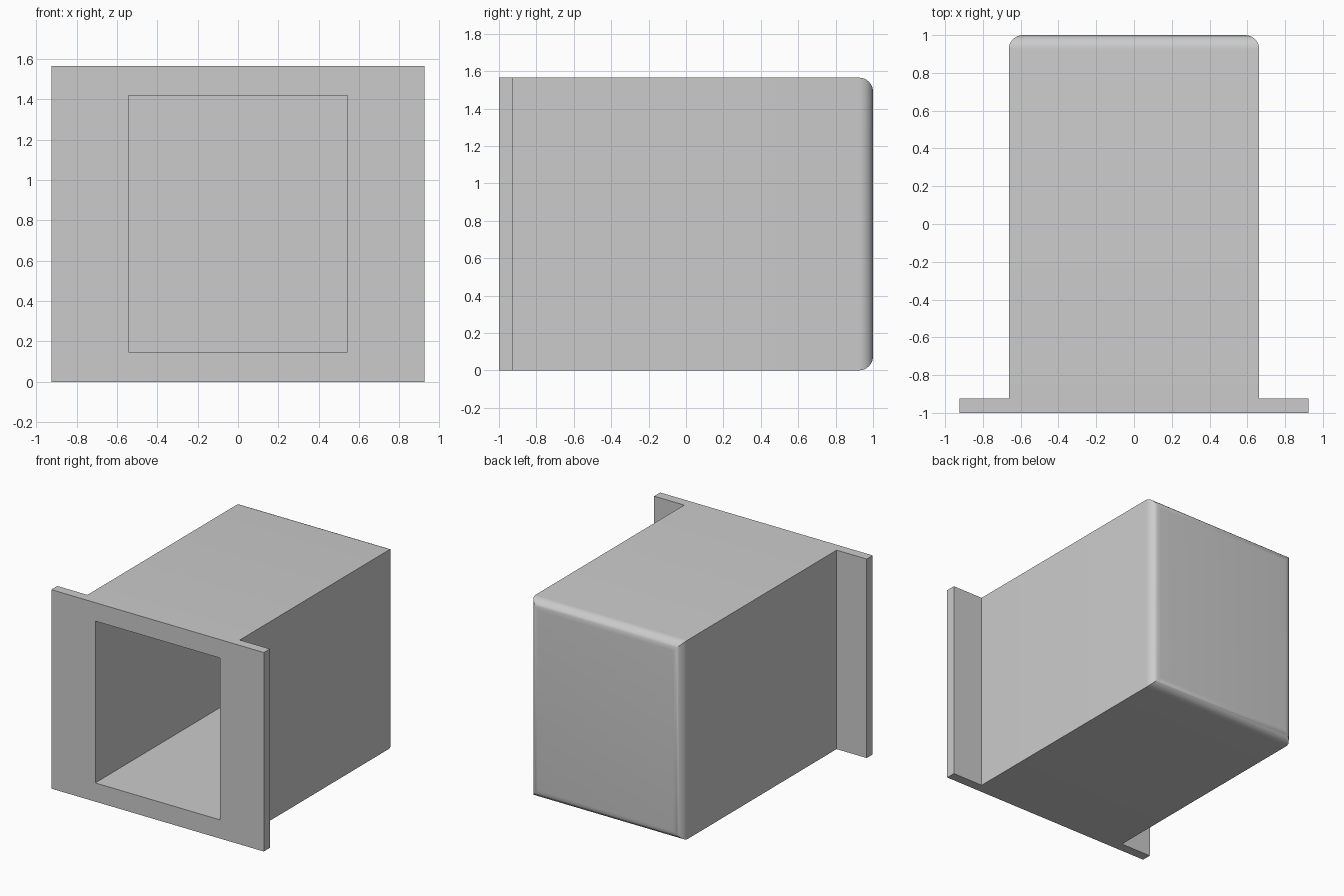
import bpy
import bmesh
import math
from mathutils import Matrix

cube = bpy.data.objects.get("Cube")
if cube:
    bpy.data.objects.remove(cube, do_unlink=True)

HEIGHT = 1.565
FRONT, BACK = -1.0, 1.0
FLANGE_BACK = -0.925
FLANGE_X, BODY_X = 0.925, 0.663
ROUND = 0.075

grey = bpy.data.materials.new("plain_grey")
grey.use_nodes = True
colour = (0.6, 0.6, 0.6, 1)
grey.diffuse_color = colour
grey.node_tree.nodes["Principled BSDF"].inputs["Base Color"].default_value = colour


def add_object(name, bm):
    bmesh.ops.recalc_face_normals(bm, faces=bm.faces)
    mesh = bpy.data.meshes.new(name)
    bm.to_mesh(mesh)
    bm.free()
    mesh.materials.append(grey)
    obj = bpy.data.objects.new(name, mesh)
    bpy.context.collection.objects.link(obj)
    return obj


# Housing: T-shaped plan (body plus front flange) extruded upwards
half = [(FLANGE_X, FRONT), (FLANGE_X, FLANGE_BACK), (BODY_X, FLANGE_BACK), (BODY_X, BACK)]
plan = half + [(-x, y) for x, y in reversed(half)]
bm = bmesh.new()
base = bm.faces.new([bm.verts.new((x, y, 0)) for x, y in plan])
top = bmesh.ops.extrude_face_region(bm, geom=[base])["geom"]
bmesh.ops.translate(bm, vec=(0, 0, HEIGHT),
                    verts=[v for v in top if isinstance(v, bmesh.types.BMVert)])

# Rounded rim around the back face
rim = [e for e in bm.edges if all(v.co.y > BACK - 0.01 for v in e.verts)]
bmesh.ops.bevel(bm, geom=rim, offset=ROUND, segments=8, profile=0.5, affect='EDGES')
housing = add_object("housing", bm)

# Cavity cutter, open at the front
LOW, HIGH, WIDTH = 0.147, 1.42, 1.084
START, END = FRONT - 0.2, BACK - 0.13
bm = bmesh.new()
bmesh.ops.create_cube(bm, size=1, matrix=Matrix.Translation((0, (START + END) / 2, (LOW + HIGH) / 2))
                      @ Matrix.Diagonal((WIDTH, END - START, HIGH - LOW, 1)))
cutter = add_object("cavity_cutter", bm)
cutter.hide_render = True

cut = housing.modifiers.new("cavity", 'BOOLEAN')
cut.operation = 'DIFFERENCE'
cut.solver = 'EXACT'
cut.object = cutter
bpy.ops.object.select_all(action='DESELECT')
bpy.context.view_layer.objects.active = housing
housing.select_set(True)
bpy.ops.object.modifier_apply(modifier=cut.name)
bpy.data.objects.remove(cutter, do_unlink=True)
bpy.ops.object.shade_smooth_by_angle(angle=math.radians(30))
